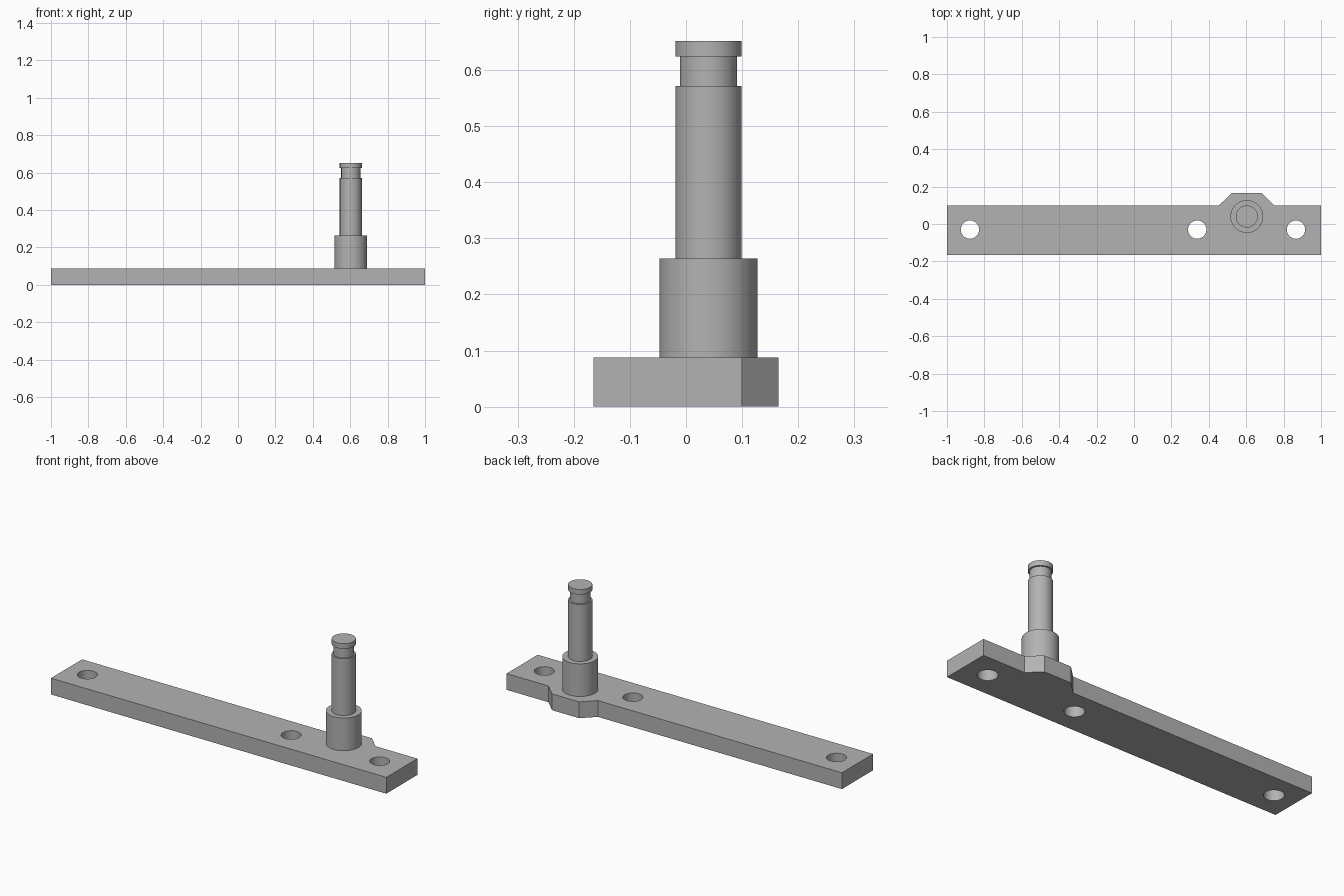
import bpy, bmesh, math
from mathutils import Matrix, Vector

cube = bpy.data.objects.get("Cube")
if cube:
    bpy.data.objects.remove(cube, do_unlink=True)

# Plain steel grey
steel = bpy.data.materials.new("steel_grey")
steel.use_nodes = True
grey = (0.45, 0.45, 0.45, 1)
steel.diffuse_color = grey
steel.node_tree.nodes["Principled BSDF"].inputs["Base Color"].default_value = grey

PLATE_TOP = 0.088
PIN_X, PIN_Y = 0.603, 0.04


def add_object(name, bm):
    bmesh.ops.recalc_face_normals(bm, faces=bm.faces)
    mesh = bpy.data.meshes.new(name)
    bm.to_mesh(mesh)
    bm.free()
    mesh.materials.append(steel)
    obj = bpy.data.objects.new(name, mesh)
    bpy.context.collection.objects.link(obj)
    return obj


def smooth(obj):
    bpy.ops.object.select_all(action='DESELECT')
    obj.select_set(True)
    bpy.context.view_layer.objects.active = obj
    bpy.ops.object.shade_smooth_by_angle(angle=math.radians(30))


# Flat plate with a tapered lug beside the pin
outline = [(-1, -0.165), (1, -0.165), (1, 0.1), (0.75, 0.1),
           (0.684, 0.165), (0.522, 0.165), (0.455, 0.1), (-1, 0.1)]
bm = bmesh.new()
base = bm.faces.new([bm.verts.new((x, y, 0)) for x, y in outline])
top = bmesh.ops.extrude_face_region(bm, geom=[base])["geom"]
bmesh.ops.translate(bm, vec=Vector((0, 0, PLATE_TOP)),
                    verts=[v for v in top if isinstance(v, bmesh.types.BMVert)])
plate = add_object("mounting_plate", bm)

# Three screw holes cut through the plate
bm = bmesh.new()
for x in (-0.877, 0.338, 0.866):
    bmesh.ops.create_cone(bm, cap_ends=True, segments=48, radius1=0.049, radius2=0.049,
                          depth=0.4, matrix=Matrix.Translation((x, -0.03, 0.04)))
cutter = add_object("hole_cutter", bm)
cutter.hide_render = True
cut = plate.modifiers.new("screw_holes", 'BOOLEAN')
cut.operation = 'DIFFERENCE'
cut.solver = 'EXACT'
cut.object = cutter
bpy.ops.object.select_all(action='DESELECT')
plate.select_set(True)
bpy.context.view_layer.objects.active = plate
bpy.ops.object.modifier_apply(modifier=cut.name)
bpy.data.objects.remove(cutter, do_unlink=True)
smooth(plate)

# Stepped pin: collar, shaft, groove and head, turned from one profile
COLLAR, SHAFT, NECK = 0.0875, 0.059, 0.051
profile = [(0, PLATE_TOP), (COLLAR, PLATE_TOP), (COLLAR, 0.264), (SHAFT, 0.264),
           (SHAFT, 0.571), (NECK, 0.571), (NECK, 0.624), (SHAFT, 0.624),
           (SHAFT, 0.652), (0, 0.652)]
bm = bmesh.new()
verts = [bm.verts.new((PIN_X + r, PIN_Y, z)) for r, z in profile]
edges = [bm.edges.new(pair) for pair in zip(verts, verts[1:])]
bmesh.ops.spin(bm, geom=verts + edges, cent=(PIN_X, PIN_Y, 0), axis=(0, 0, 1),
               angle=math.tau, steps=64, use_duplicate=False)
bmesh.ops.remove_doubles(bm, verts=bm.verts, dist=0.0001)
smooth(add_object("stepped_pin", bm))
